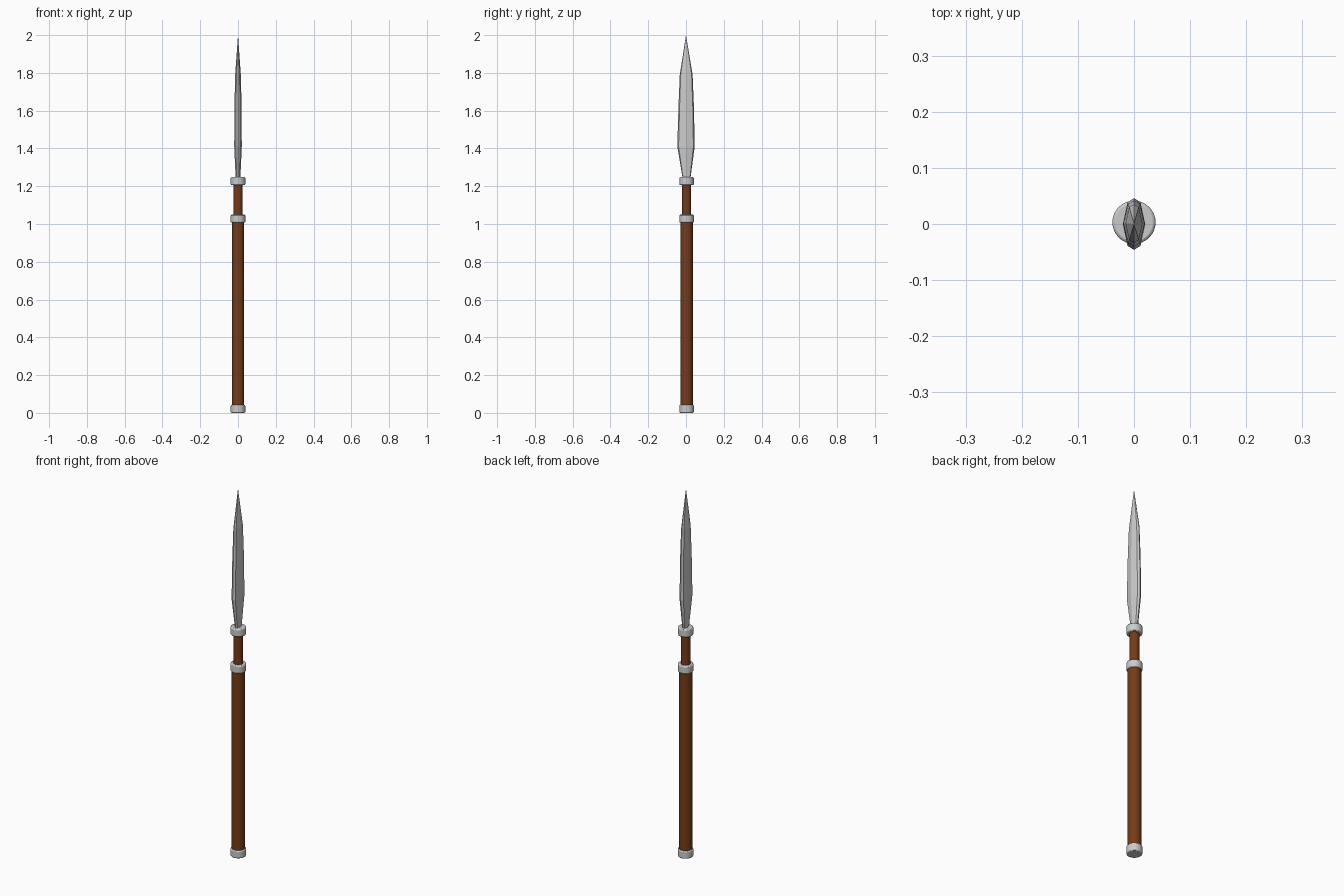
import bpy, bmesh, math

if "Cube" in bpy.data.objects:
    bpy.data.objects.remove(bpy.data.objects["Cube"])

CY = 0.003  # shaft axis sits slightly behind centre


def material(name, rgb):
    m = bpy.data.materials.new(name)
    m.diffuse_color = (*rgb, 1)
    m.use_nodes = True
    m.node_tree.nodes["Principled BSDF"].inputs["Base Color"].default_value = m.diffuse_color
    return m


wood = material("brown_wood", (0.18, 0.045, 0.01))


def cylinder(name, r, z0, z1, mat=None, bevel=0):
    bpy.ops.mesh.primitive_cylinder_add(vertices=32, radius=r, depth=z1 - z0,
                                        location=(0, CY, (z0 + z1) / 2))
    ob = bpy.context.object
    ob.name = name
    if mat:
        ob.data.materials.append(mat)
    if bevel:
        b = ob.modifiers.new("rounded_rim", 'BEVEL')
        b.width, b.segments, b.limit_method = bevel, 2, 'ANGLE'
    bpy.ops.object.shade_smooth_by_angle(angle=math.radians(30))
    return ob


# Wooden shaft: thick grip and thinner neck
cylinder("lower_shaft", 0.033, 0.02, 1.03, wood)
cylinder("upper_shaft", 0.024, 1.03, 1.23, wood)

# Metal rings
for name, z in (("butt_ring", 0.0), ("middle_ring", 1.007), ("blade_ring", 1.206)):
    cylinder(name, 0.0385, z, z + 0.042, bevel=0.005)

# Blade: faceted eight-sided sections (z, half width, half thickness, y offset)
sections = [(1.23, 0.019, 0.012, CY), (1.41, 0.046, 0.020, 0),
            (1.62, 0.041, 0.019, 0.001), (1.79, 0.034, 0.015, 0.001)]
outline = [(0, 1), (0.57, 0.85), (1, 0), (0.57, -0.85),
           (0, -1), (-0.57, -0.85), (-1, 0), (-0.57, 0.85)]
bm = bmesh.new()
rings = [[bm.verts.new((x * t, y * w + off, z)) for x, y in outline]
         for z, w, t, off in sections]
tip = bm.verts.new((0, 0, 2.0))
bm.faces.new(rings[0])
for i in range(8):
    j = (i + 1) % 8
    for a, b in zip(rings, rings[1:]):
        bm.faces.new((a[i], a[j], b[j], b[i]))
    bm.faces.new((rings[-1][i], rings[-1][j], tip))
bmesh.ops.recalc_face_normals(bm, faces=bm.faces)
mesh = bpy.data.meshes.new("blade")
bm.to_mesh(mesh)
bm.free()
bpy.context.collection.objects.link(bpy.data.objects.new("blade", mesh))
